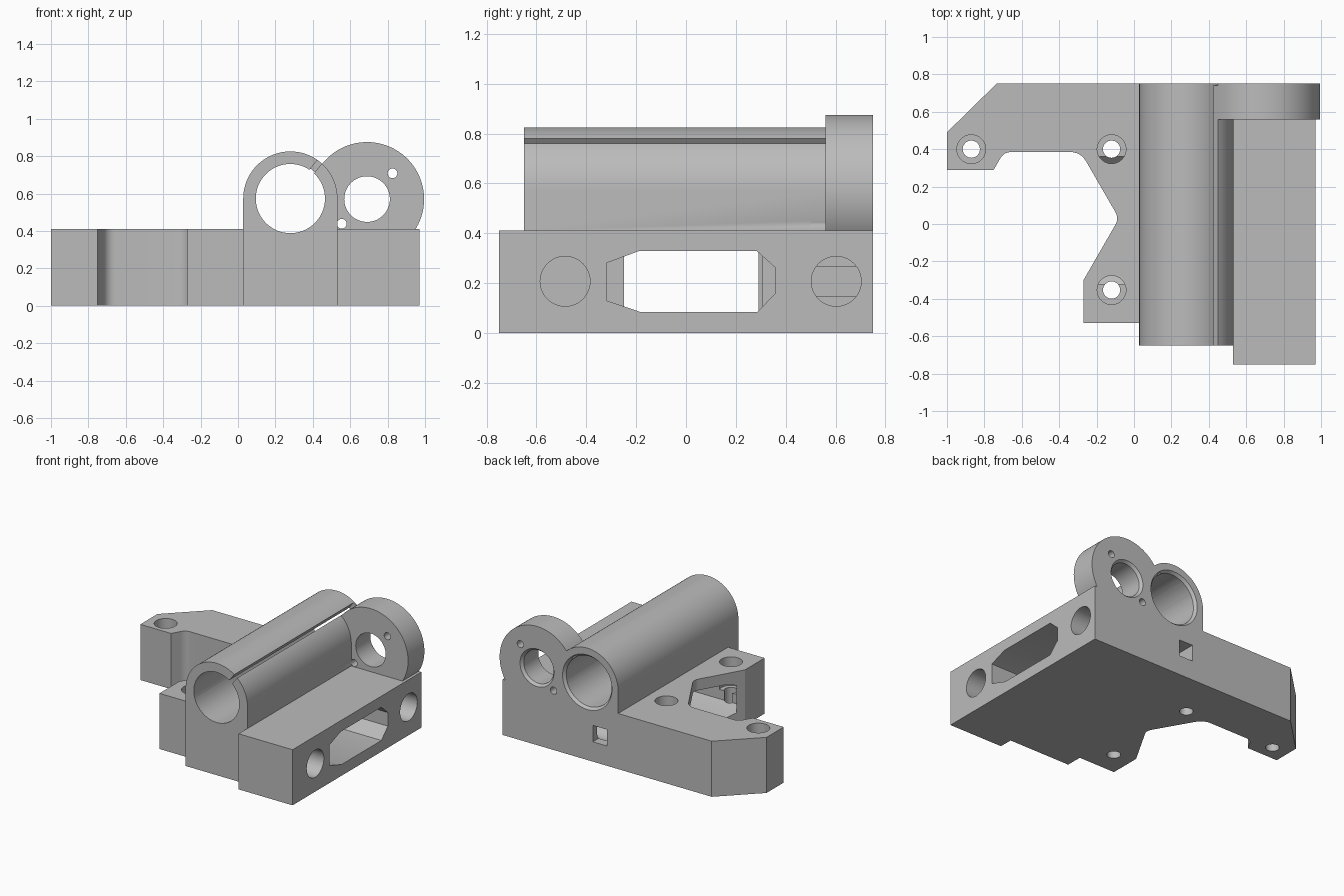
import bpy, bmesh, math
from mathutils import Vector

old = bpy.data.objects.get("Cube")
if old:
    bpy.data.objects.remove(old, do_unlink=True)

grey = bpy.data.materials.new("plain grey")
grey.use_nodes = True
colour = (0.5, 0.5, 0.5, 1)
grey.diffuse_color = colour
grey.node_tree.nodes["Principled BSDF"].inputs["Base Color"].default_value = colour

BACK = 0.75
BASE_TOP = 0.41
BORE = (0.28, 0.573)
MOUNT = (0.69, 0.57)


def circle(centre, r, n=64, start=0.0, end=2 * math.pi):
    """Points on a circle, or on an arc including both ends."""
    full = end - start > 6.28
    steps = n if full else n - 1
    return [(centre[0] + r * math.cos(start + (end - start) * i / steps),
             centre[1] + r * math.sin(start + (end - start) * i / steps)) for i in range(n)]


def rounded(prev, corner, nxt, d, n=8):
    """Replace a corner by a smooth curve starting d away from it."""
    c = Vector(corner)
    a = c + (Vector(prev) - c).normalized() * d
    b = c + (Vector(nxt) - c).normalized() * d
    return [tuple(a * (1 - t) ** 2 + c * 2 * t * (1 - t) + b * t ** 2)
            for t in (i / n for i in range(n + 1))]


def prism(name, pts, axis, lo, hi, end_pts=None):
    """Extrude a profile along an axis, optionally to a second profile."""
    def place(p, h):
        return {"X": (h, p[0], p[1]), "Y": (p[0], h, p[1]), "Z": (p[0], p[1], h)}[axis]
    bm = bmesh.new()
    a = [bm.verts.new(place(p, lo)) for p in pts]
    b = [bm.verts.new(place(p, hi)) for p in (end_pts or pts)]
    bm.faces.new(a)
    bm.faces.new(b)
    for i in range(len(a)):
        j = (i + 1) % len(a)
        bm.faces.new((a[i], a[j], b[j], b[i]))
    bmesh.ops.recalc_face_normals(bm, faces=bm.faces)
    mesh = bpy.data.meshes.new(name)
    bm.to_mesh(mesh)
    bm.free()
    mesh.materials.append(grey)
    ob = bpy.data.objects.new(name, mesh)
    bpy.context.collection.objects.link(ob)
    return ob


def combine(target, other, operation):
    bpy.context.view_layer.objects.active = target
    mod = target.modifiers.new(operation.lower(), "BOOLEAN")
    mod.operation = operation
    mod.solver = "EXACT"
    mod.object = other
    bpy.ops.object.modifier_apply(modifier=mod.name)
    bpy.data.objects.remove(other, do_unlink=True)


def cut(*args):
    combine(body, prism("cutter", *args), "DIFFERENCE")


# Base plate with the angled notch on its side
foot, inner, outer = (-0.75, 0.29), (-0.695, 0.385), (-0.285, 0.385)
tip, heel = (-0.08, 0.03), (-0.27, -0.30)
outline = [(-1, 0.29), foot]
outline += rounded(foot, inner, outer, 0.04)
outline += rounded(inner, outer, tip, 0.06)
outline += rounded(outer, tip, heel, 0.04)
outline += [heel, (-0.27, -0.53), (0.1, -0.53), (0.1, -0.6), (0.6, -0.6), (0.53, -0.6),
            (0.53, -0.75), (0.97, -0.75), (0.97, BACK), (-0.735, BACK), (-1, 0.49)]
outline.remove((0.6, -0.6))
body = prism("carriage_body", outline, "Z", 0, BASE_TOP)

# Arched bearing tube standing on its full-height block
arch = circle(BORE, 0.252, 49, 0, math.pi)
arch += [(0.028, 0), (0.532, 0)]
combine(body, prism("bearing_tube", arch, "Y", -0.65, BACK), "UNION")

# Round mounting disc at the back
combine(body, prism("mount_disc", circle(MOUNT, 0.305, 96), "Y", 0.56, BACK), "UNION")

# Bores with chamfered back rims
for centre, r in ((BORE, 0.185), (MOUNT, 0.122)):
    cut(circle(centre, r), "Y", -0.7 if centre is BORE else 0.5, 0.8)
    cut(circle(centre, r - 0.002), "Y", BACK - 0.022, BACK + 0.002, circle(centre, r + 0.018))

# Small pin holes in the disc
for centre in ((0.826, 0.708), (0.555, 0.438)):
    cut(circle(centre, 0.026, 24), "Y", 0.5, 0.8)

# Clamping slit along the tube
along = Vector((math.cos(0.9), math.sin(0.9)))
side = Vector((-along.y, along.x)) * 0.015
mid = Vector(BORE)
slit = [tuple(mid + along * r + side * s)
        for r, s in ((0.15, -1), (0.27, -1), (0.27, 1), (0.15, 1))]
cut(slit, "Y", -0.7, 0.74)

# Side window running through to the notch
window = [(-0.32, 0.13), (-0.18, 0.083), (0.285, 0.083), (0.36, 0.16),
          (0.36, 0.26), (0.285, 0.328), (-0.19, 0.328), (-0.32, 0.28)]
cut(window, "X", -0.24, 1.1)

# Blind rod holes in the side and the square nut pocket in the back
for y in (-0.485, 0.603):
    cut(circle((y, 0.207), 0.1, 48), "X", 0.17, 1.1)
cut([(0.12, 0.146), (0.235, 0.146), (0.235, 0.267), (0.12, 0.267)], "Y", 0.48, 0.8)

# Counterbored screw holes
for centre in ((-0.87, 0.4), (-0.12, 0.4), (-0.12, -0.353)):
    cut(circle(centre, 0.046, 32), "Z", -0.1, 0.5)
    cut(circle(centre, 0.077, 40), "Z", 0.2, 0.5)

# Smooth round walls, sharp edges
bpy.ops.object.select_all(action="DESELECT")
body.select_set(True)
bpy.context.view_layer.objects.active = body
bpy.ops.object.shade_smooth_by_angle(angle=math.radians(25))
